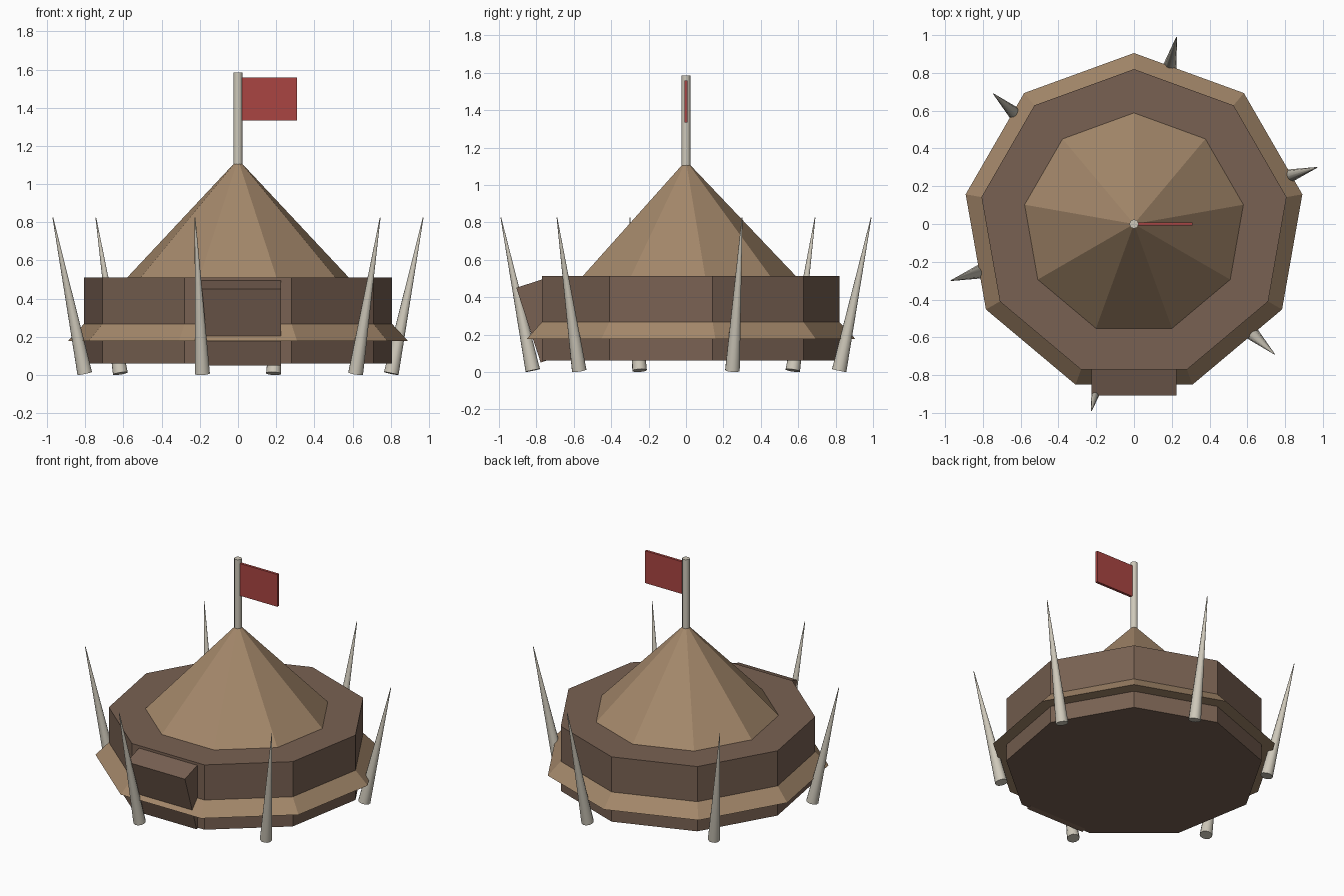
import bpy
from math import radians, sin, cos, pi
from mathutils import Vector

if "Cube" in bpy.data.objects:
    bpy.data.objects.remove(bpy.data.objects["Cube"])


def material(name, rgb):
    m = bpy.data.materials.new(name)
    m.diffuse_color = (*rgb, 1)
    m.use_nodes = True
    m.node_tree.nodes["Principled BSDF"].inputs["Base Color"].default_value = m.diffuse_color
    return m


HIDE = material("dark_hide", (0.19, 0.12, 0.085))
CANVAS = material("tan_canvas", (0.37, 0.245, 0.145))
BONE = material("bone", (0.62, 0.58, 0.49))
RED = material("red_cloth", (0.40, 0.06, 0.055))


def finish(name, mat):
    ob = bpy.context.object
    ob.name = name
    ob.data.materials.append(mat)
    return ob


def nonagon(name, r0, z0, r1, z1, mat, n=9):
    """Closed nine-sided frustum with one corner pointing to the back."""
    verts = [(r * sin(2 * pi * i / n), r * cos(2 * pi * i / n), z)
             for r, z in ((r0, z0), (r1, z1)) for i in range(n)]
    faces = [((i + 1) % n, i, n + i, n + (i + 1) % n) for i in range(n)]
    faces += [tuple(range(n)), tuple(reversed(range(n, 2 * n)))]
    me = bpy.data.meshes.new(name)
    me.from_pydata(verts, [], faces)
    me.materials.append(mat)
    ob = bpy.data.objects.new(name, me)
    bpy.context.collection.objects.link(ob)
    return ob


def box(name, centre, size, mat, tilt=0):
    bpy.ops.mesh.primitive_cube_add(size=1, location=centre, rotation=(tilt, 0, 0))
    bpy.context.object.scale = size
    return finish(name, mat)


def rod(name, start, end, r0, r1, mat):
    a, b = Vector(start), Vector(end)
    bpy.ops.mesh.primitive_cone_add(
        vertices=12, radius1=r0, radius2=r1, depth=(b - a).length,
        location=(a + b) / 2,
        rotation=(b - a).to_track_quat('Z', 'Y').to_euler())
    bpy.ops.object.shade_smooth_by_angle(angle=radians(40))
    return finish(name, mat)


# Tent walls, flared skirt and roof
nonagon("tent_wall", 0.82, 0.06, 0.82, 0.512, HIDE)
nonagon("wall_skirt", 0.905, 0.177, 0.82, 0.267, CANVAS)
nonagon("tent_roof", 0.59, 0.51, 0.022, 1.107, CANVAS)

# Tilted door flap, leaning out at the top of the front wall
tilt, height, depth = radians(18), 0.42, 0.16
top_front = Vector((0, -0.907, 0.45))
inward = Vector((0, cos(tilt), sin(tilt)))
down = Vector((0, sin(tilt), -cos(tilt)))
box("door_flap", top_front + inward * depth / 2 + down * height / 2,
    (0.45, depth, height), HIDE, tilt)

# Flag on its pole
rod("flag_pole", (0, 0, 1.09), (0, 0, 1.585), 0.024, 0.024, BONE)
box("flag", (0.16, 0, 1.445), (0.30, 0.018, 0.225), RED)

# Six tusks leaning outwards around the wall
for i in range(6):
    a = 0.3 + i * pi / 3
    rod(f"tusk_{i + 1}", (0.84 * cos(a), 0.84 * sin(a), 0.008),
        (1.015 * cos(a), 1.015 * sin(a), 0.825), 0.04, 0.002, BONE)
